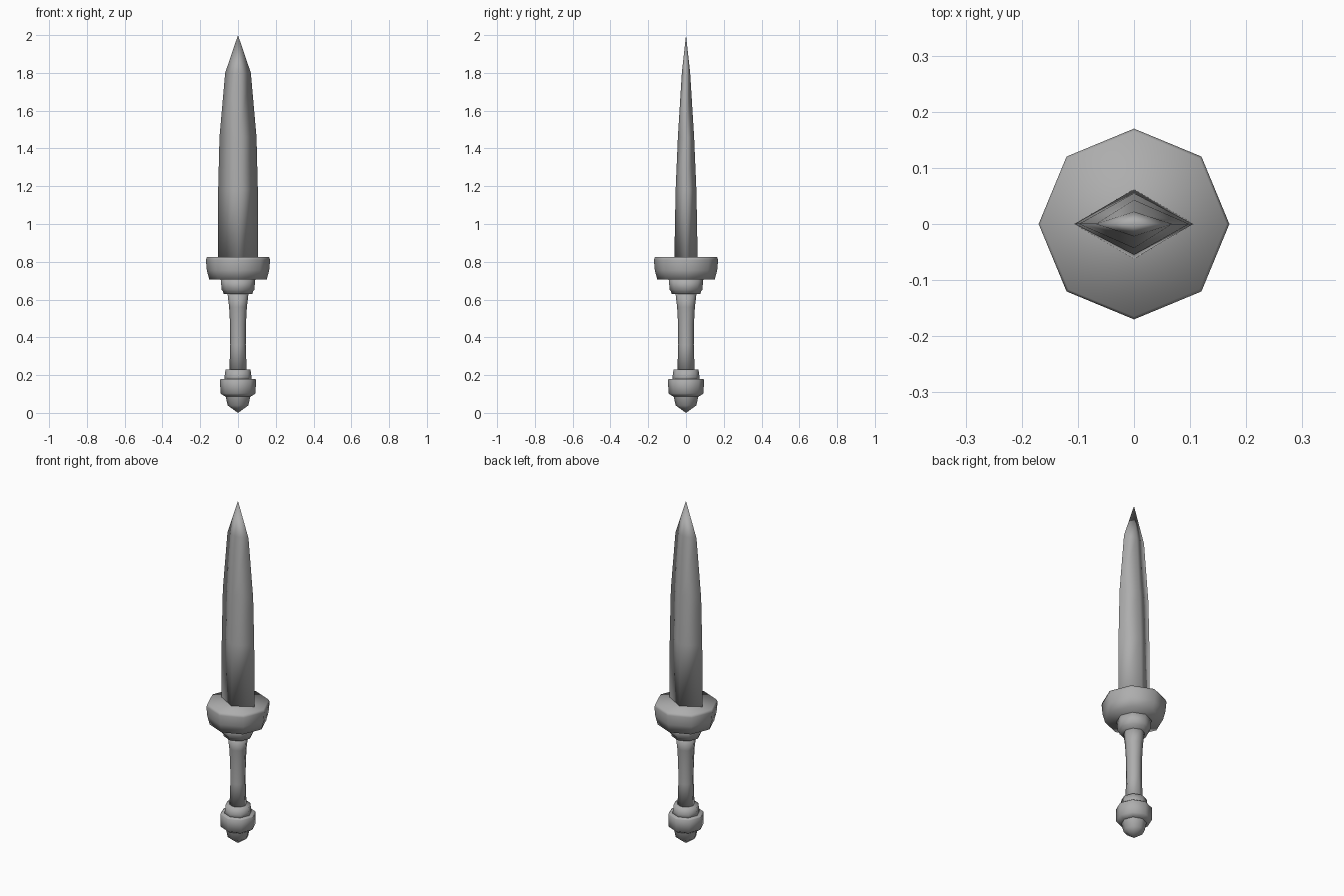
import bpy, bmesh, math

cube = bpy.data.objects.get("Cube")
if cube:
    bpy.data.objects.remove(cube)

# One plain steel grey for the whole dagger
steel = bpy.data.materials.new("steel_grey")
steel.use_nodes = True
steel.diffuse_color = (0.42, 0.42, 0.42, 1)
steel.node_tree.nodes["Principled BSDF"].inputs["Base Color"].default_value = steel.diffuse_color


def loft(name, rings, sides, sharp_angle):
    """Skin elliptical rings (x radius, y radius, z) and close both ends."""
    bm = bmesh.new()
    loops = []
    for rx, ry, z in rings:
        if rx == 0:
            loops.append([bm.verts.new((0, 0, z))] * sides)
            continue
        turns = [math.tau * i / sides for i in range(sides)]
        loops.append([bm.verts.new((rx * math.cos(a), ry * math.sin(a), z)) for a in turns])
    for low, high in zip(loops, loops[1:]):
        for i in range(sides):
            j = (i + 1) % sides
            corners = dict.fromkeys((low[i], low[j], high[j], high[i]))
            bm.faces.new(list(corners))
    for end in (loops[0], loops[-1]):
        if len(set(end)) > 1:
            bm.faces.new(end)
    bmesh.ops.recalc_face_normals(bm, faces=bm.faces[:])
    mesh = bpy.data.meshes.new(name)
    bm.to_mesh(mesh)
    bm.free()
    mesh.materials.append(steel)
    obj = bpy.data.objects.new(name, mesh)
    bpy.context.collection.objects.link(obj)
    bpy.ops.object.select_all(action='DESELECT')
    obj.select_set(True)
    bpy.context.view_layer.objects.active = obj
    bpy.ops.object.shade_smooth_by_angle(angle=math.radians(sharp_angle))


def turned(name, profile, sharp_angle=100):
    """Eight-sided turned part from (radius, z) points."""
    loft(name, [(r, r, z) for r, z in profile], 8, sharp_angle)


# Diamond-section blade tapering to a point
loft("blade", [(0.107, 0.062, 0.80), (0.105, 0.055, 1.18), (0.098, 0.043, 1.46),
               (0.068, 0.022, 1.80), (0, 0, 2.0)], 4, 180)

# Hilt, from the guard down to the pommel tip
turned("guard", [(0.152, 0.705), (0.165, 0.755), (0.17, 0.81), (0.165, 0.825)])
turned("guard_collar", [(0.076, 0.63), (0.08, 0.645), (0.086, 0.65), (0.092, 0.71)])
turned("grip", [(0.046, 0.22), (0.041, 0.36), (0.042, 0.47), (0.047, 0.56), (0.056, 0.635)])
turned("pommel_collar", [(0.073, 0.17), (0.071, 0.195), (0.066, 0.23)])
turned("pommel", [(0.07, 0.088), (0.093, 0.103), (0.095, 0.175), (0.09, 0.18)])
turned("pommel_tip", [(0, 0), (0.055, 0.04), (0.066, 0.09)])
